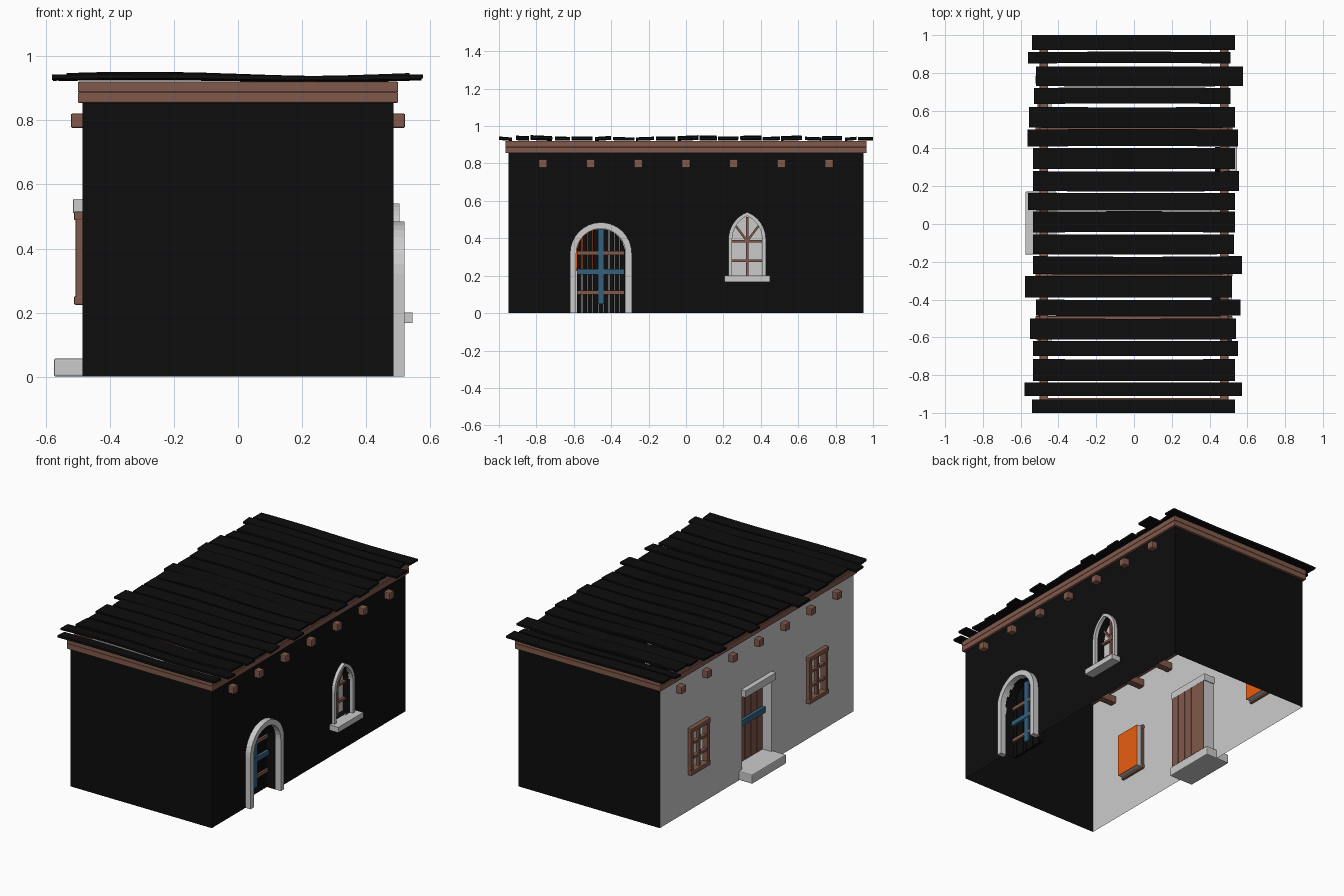
import bpy, bmesh, math, random
from mathutils import Vector

if "Cube" in bpy.data.objects:
    bpy.data.objects.remove(bpy.data.objects["Cube"])

random.seed(4)

def material(name, r, g, b):
    m = bpy.data.materials.new(name)
    m.diffuse_color = (r, g, b, 1)
    m.use_nodes = True
    m.node_tree.nodes["Principled BSDF"].inputs["Base Color"].default_value = m.diffuse_color
    return m

BLACK = material("dark_wall", .004, .004, .004)
BROWN = material("wood", .22, .10, .07)
BLUE = material("blue_paint", .035, .12, .21)
ORANGE = material("glow", .8, .11, .005)
PALE = material("pale_glass", .85, .85, .85)

def finish(name, bm, mat=None, bevel=0, fix=True):
    if fix:
        bmesh.ops.recalc_face_normals(bm, faces=bm.faces)
    me = bpy.data.meshes.new(name)
    bm.to_mesh(me)
    bm.free()
    ob = bpy.data.objects.new(name, me)
    bpy.context.collection.objects.link(ob)
    if mat:
        me.materials.append(mat)
    if bevel:
        mod = ob.modifiers.new("bevel", 'BEVEL')
        mod.width, mod.segments = bevel, 2
    return ob

def prism(name, pts, x0, x1, mat=None, bevel=0):
    """Outline in (y, z) extruded along x."""
    bm = bmesh.new()
    a = [bm.verts.new((x0, y, z)) for y, z in pts]
    b = [bm.verts.new((x1, y, z)) for y, z in pts]
    bm.faces.new(a)
    bm.faces.new(b)
    for i in range(len(pts)):
        j = (i + 1) % len(pts)
        bm.faces.new((a[i], a[j], b[j], b[i]))
    return finish(name, bm, mat, bevel)

def rect(y0, y1, z0, z1):
    return [(y0, z0), (y1, z0), (y1, z1), (y0, z1)]

def box(name, x0, x1, y0, y1, z0, z1, mat=None, bevel=0):
    return prism(name, rect(y0, y1, z0, z1), x0, x1, mat, bevel)

def bar(name, p, q, w, x0, x1, mat):
    """Straight bar from p to q in the (y, z) plane."""
    p, q = Vector(p), Vector(q)
    d = (q - p).normalized()
    s = Vector((-d.y, d.x)) * w / 2
    return prism(name, [tuple(v) for v in (p - s, q - s, q + s, p + s)], x0, x1, mat)

def arch(cy, z0, zs, w, rise, n=8):
    """Open arch outline; round when rise == w, pointed when rise > w."""
    R = (w * w + rise * rise) / (2 * w)
    end = math.asin(min(1, rise / R))
    half = [(w - R + R * math.cos(end * i / n), zs + R * math.sin(end * i / n)) for i in range(n + 1)]
    right = [(cy + u, z) for u, z in half]
    left = [(cy - u, z) for u, z in half[:-1]][::-1]
    return [(cy + w, z0)] + right + left + [(cy - w, z0)]

def band(name, outer, inner, x0, x1, mat=None):
    """Solid arch-shaped band between two open outlines."""
    return prism(name, outer + inner[::-1], x0, x1, mat)

def wall(name, x, notch, holes, mat=None):
    """Flat side wall with a doorway notch (right to left) and window holes."""
    bm = bmesh.new()
    outline = [(-.95, 0), (-.95, .9), (.95, .9), (.95, 0)] + notch
    edges = []
    for loop in [outline] + holes:
        vs = [bm.verts.new((x, y, z)) for y, z in loop]
        edges += [bm.edges.new((vs[i], vs[(i + 1) % len(vs)])) for i in range(len(vs))]
    out = Vector((1 if x > 0 else -1, 0, 0))
    bmesh.ops.triangle_fill(bm, edges=edges, use_beauty=True, normal=out)
    for f in bm.faces:
        f.normal_update()
        if f.normal.dot(out) < 0:
            f.normal_flip()
    finish(name, bm, mat, fix=False)

def lining(name, loop, x0, x1, mat=None, closed=True):
    """Reveal around an opening."""
    bm = bmesh.new()
    a = [bm.verts.new((x0, y, z)) for y, z in loop]
    b = [bm.verts.new((x1, y, z)) for y, z in loop]
    for i in range(len(loop) - (not closed)):
        j = (i + 1) % len(loop)
        bm.faces.new((a[i], a[j], b[j], b[i]))
    finish(name, bm, mat)

X = .485
DC, WC = -.455, .327          # right door and window centres

# End walls, open underneath
for name, y in (("front_wall", -.95), ("back_wall", .95)):
    bm = bmesh.new()
    vs = [bm.verts.new((s * X * -(1 if y > 0 else -1), y, z)) for s, z in ((-1, 0), (1, 0), (1, .9), (-1, .9))]
    bm.faces.new(vs)
    finish(name, bm, BLACK, fix=False)

# Right wall with arched doorway and pointed window
door_in = arch(DC, 0, .32, .132, .132)
win_in = arch(WC, .2, .395, .08, .125)
wall("right_wall", X, door_in, [win_in], BLACK)
lining("arched_door_reveal", door_in, X, .41, BLACK, False)
lining("pointed_window_reveal", win_in, X, .43, BLACK)
band("door_arch", arch(DC, 0, .32, .165, .165), door_in, X - .01, .52)
band("window_arch", arch(WC, .2, .395, .1, .145), win_in, X - .01, .505)
box("window_sill", X - .01, .545, .205, .45, .167, .2)
prism("pointed_pane", win_in, .432, .436, PALE)
bar("window_upright", (WC, .2), (WC, .515), .014, .438, .455, BROWN)
for z in (.28, .385):
    bar("window_crossbar", (WC - .08, z), (WC + .08, z), .014, .438, .455, BROWN)
for s in (-1, 1):
    bar("window_fan_bar", (WC, .385), (WC + s * .06, .465), .012, .438, .455, BROWN)

# Arched door leaf
n, w = 9, .13
top = lambda u: .32 + math.sqrt(max(0, w * w - u * u))
for i in range(n):
    a = -w + 2 * w * i / n + .0015
    b = a + 2 * w / n - .003
    prism("arched_door_plank", [(DC + a, 0), (DC + b, 0), (DC + b, top(b)),
                                (DC + (a + b) / 2, top((a + b) / 2)), (DC + a, top(a))], .41, .425, BLACK)
box("arched_door_post", .425, .44, DC - .016, DC + .016, .05, .45, BLUE)
box("arched_door_blue_rail", .425, .443, DC - .127, DC + .127, .207, .235, BLUE)
for z in (.11, .322):
    box("arched_door_rail", .425, .437, DC - .127, DC + .127, z - .01, z + .01, BROWN)

# Left wall with square doorway and two windows
side_wins = [rect(c - .085, c + .085, .235, .505) for c in (-.58, .58)]
left_door = [(.145, 0), (.145, .51), (-.145, .51), (-.145, 0)]
wall("left_wall", -X, left_door, side_wins)
lining("left_door_reveal", left_door, -X, -.41, None, False)
for i in range(5):
    a = -.145 + .058 * i
    box("left_door_plank", -.425, -.41, a + .002, a + .056, .055, .51, BROWN)
box("left_door_band", -.445, -.425, -.143, .143, .29, .325, BLUE)
box("left_lintel", -.515, -.41, -.15, .15, .51, .555, None, .003)
box("left_step", -.575, -.41, -.162, .172, 0, .057, None, .006)
for c, loop in zip((-.58, .58), side_wins):
    lining("left_window_reveal", loop, -X, -.44)
    box("left_window_glow", -.442, -.438, c - .085, c + .085, .235, .505, ORANGE)
    box("left_window_pane", -.448, -.444, c - .084, c + .084, .236, .504, PALE)
    for s in (-1, 1):
        box("left_window_stile", -.507, -.47, c + s * .08 - .013, c + s * .08 + .013, .24, .5, BROWN, .004)
    for z in (.238, .502):
        box("left_window_rail", -.512, -.47, c - .095, c + .095, z - .014, z + .014, BROWN, .005)
    box("left_window_mullion", -.5, -.48, c - .008, c + .008, .25, .49, BROWN)
    for z in (.325, .415):
        box("left_window_bar", -.502, -.48, c - .07, c + .07, z - .008, z + .008, BROWN)

# Through beams and double timber cornice
for i in range(7):
    y = -.765 + .255 * i
    box("roof_beam", -.522, .522, y - .023, y + .023, .776, .822, BROWN, .006)
for z in (.855, .888):
    for s in (-1, 1):
        box("cornice_side", s * .5 - s * .045, s * .5, -.965, .965, z, z + .033, BROWN, .004)
        box("cornice_end", -.5, .5, s * .92, s * .965, z, z + .033, BROWN, .004)

# Warped roof boards: (y low, y high, x left, x right)
boards = [(.92, 1, -.54, .535), (.85, .91, -.56, .51), (.73, .835, -.52, .578), (.635, .72, -.53, .512),
          (.51, .62, -.555, .535), (.41, .5, -.565, .55), (.29, .402, -.535, .535), (.175, .28, -.535, .555),
          (.073, .165, -.56, .535), (-.045, .065, -.535, .535), (-.16, -.055, -.535, .53),
          (-.265, -.17, -.535, .573), (-.39, -.275, -.578, .52), (-.485, -.4, -.52, .565),
          (-.61, -.5, -.55, .54), (-.7, -.62, -.535, .55), (-.83, -.715, -.535, .535),
          (-.91, -.84, -.58, .572), (-1, -.93, -.54, .535)]
for y0, y1, x0, x1 in boards:
    bm = bmesh.new()
    amp, ph, tilt, bow = random.uniform(.002, .007), random.uniform(-.5, .5), random.uniform(-.003, .003), random.uniform(-.004, .004)
    if abs(y0) > .9 or abs(y1) > .95:
        bow = 0
    rings = []
    for i in range(11):
        t = i / 10
        x = x0 + (x1 - x0) * t
        z = .929 + amp * (1 + math.sin(-2 * math.pi * (t - .5) + ph))
        dy = bow * math.sin(math.pi * t)
        rings.append([bm.verts.new((x, y + dy, z + h + k * tilt)) for y, h, k in
                      ((y0, -.006, -1), (y1, -.006, 1), (y1, .007, 1), (y0, .007, -1))])
    for a, b in zip(rings, rings[1:]):
        for i in range(4):
            j = (i + 1) % 4
            bm.faces.new((a[i], a[j], b[j], b[i]))
    bm.faces.new(rings[0])
    bm.faces.new(rings[-1])
    finish("roof_board", bm, BLACK)
